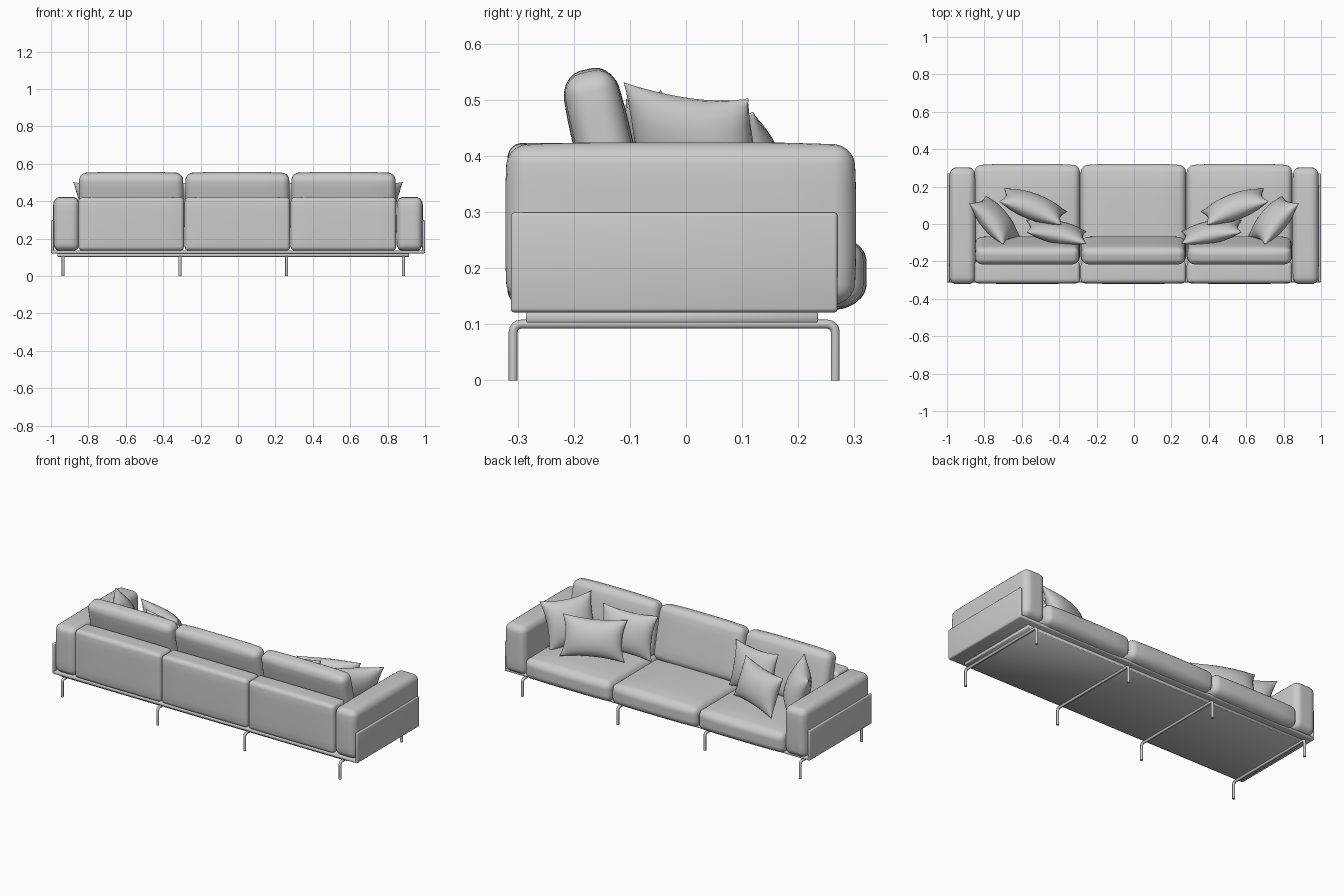
import bpy, bmesh, math
from mathutils import Vector, Matrix

if "Cube" in bpy.data.objects:
    bpy.data.objects.remove(bpy.data.objects["Cube"])


def finish(name, bm, smooth=True):
    bmesh.ops.recalc_face_normals(bm, faces=bm.faces)
    me = bpy.data.meshes.new(name)
    bm.to_mesh(me)
    bm.free()
    ob = bpy.data.objects.new(name, me)
    bpy.context.collection.objects.link(ob)
    for p in me.polygons:
        p.use_smooth = smooth
    return ob


def soft_box(name, lo, hi, r, puff=(0, 0, 0), cuts=6, segs=4, tilt=0):
    """Rounded box whose faces bulge outward by puff; tilt leans it about x."""
    lo, hi = Vector(lo), Vector(hi)
    c, h = (lo + hi) / 2, (hi - lo) / 2
    bm = bmesh.new()
    bmesh.ops.create_cube(bm, size=2)
    for v in bm.verts:
        v.co = Vector(v.co[i] * h[i] for i in range(3))
    bmesh.ops.bevel(bm, geom=bm.edges[:], offset=r, segments=segs,
                    profile=0.5, affect='EDGES')
    if any(puff):
        for a in range(3):
            n = Vector((0, 0, 0))
            n[a] = 1
            for k in range(1, cuts):
                p = n * ((2 * k / cuts - 1) * (h[a] - r))
                bmesh.ops.bisect_plane(bm, geom=bm.verts[:] + bm.edges[:] + bm.faces[:],
                                       plane_co=p, plane_no=n)
        for v in bm.verts:
            u = [v.co[i] / h[i] for i in range(3)]
            for a in range(3):
                b, d = (a + 1) % 3, (a + 2) % 3
                v.co[a] += puff[a] * u[a] * (1 - u[b] ** 4) * (1 - u[d] ** 4)
    bmesh.ops.transform(bm, verts=bm.verts,
                        matrix=Matrix.Translation(c) @ Matrix.Rotation(tilt, 4, 'X'))
    ob = finish(name, bm)
    return ob


def pillow(name, bottom, top, along, w, thick, side, roll=0, n=14):
    """Throw pillow with pinched corners, standing from bottom to top midpoint."""
    bottom, top = Vector(bottom), Vector(top)
    up = top - bottom
    h = up.length
    up.normalize()
    x = Vector(along)
    x = (x - up * x.dot(up)).normalized()
    nrm = x.cross(up)
    c = (top + bottom) / 2
    bm = bmesh.new()
    for s in (1, -1):
        grid = []
        for i in range(n + 1):
            row = []
            for j in range(n + 1):
                u = math.sin((i / n - 0.5) * math.pi)
                v = math.sin((j / n - 0.5) * math.pi)
                px = u * w / 2 * (1 - 0.13 * (1 - v * v) * u * u)
                pz = v * h / 2 * (1 - 0.13 * (1 - u * u) * v * v)
                t = thick / 2 * (max(0, (1 - u * u) * (1 - v * v))) ** 0.55
                px, pz = (px * math.cos(roll) - pz * math.sin(roll),
                          px * math.sin(roll) + pz * math.cos(roll))
                p = c + x * px + up * pz + nrm * (s * t)
                p.x *= side
                row.append(bm.verts.new(p))
            grid.append(row)
        for i in range(n):
            for j in range(n):
                bm.faces.new((grid[i][j], grid[i + 1][j], grid[i + 1][j + 1], grid[i][j + 1]))
    bmesh.ops.remove_doubles(bm, verts=bm.verts, dist=0.0002)
    finish(name, bm)


def leg_frame(name, x):
    """Bent tube: leg down, bar across, leg down."""
    y0, y1, z, r = -0.308, 0.266, 0.1, 0.014
    pts = [(x, y0, 0)]
    for k in range(5):
        a = math.pi - k * math.pi / 8
        pts.append((x, y0 + r + r * math.cos(a), z - r + r * math.sin(a)))
    for k in range(5):
        a = math.pi / 2 - k * math.pi / 8
        pts.append((x, y1 - r + r * math.cos(a), z - r + r * math.sin(a)))
    pts.append((x, y1, 0))
    cu = bpy.data.curves.new(name, 'CURVE')
    cu.dimensions = '3D'
    cu.bevel_depth = 0.008
    cu.bevel_resolution = 2
    cu.use_fill_caps = True
    sp = cu.splines.new('POLY')
    sp.points.add(len(pts) - 1)
    for p, q in zip(sp.points, pts):
        p.co = (*q, 1)
    bpy.context.collection.objects.link(bpy.data.objects.new(name, cu))


# Metal leg frames
for i, x in enumerate((-0.935, -0.31, 0.26, 0.885)):
    leg_frame(f"leg_frame_{i + 1}", x)

# Plinth and base tray
soft_box("plinth", (-0.965, -0.285, 0.103), (0.915, 0.235, 0.122), 0.002, segs=1)
soft_box("base_tray", (-0.998, -0.312, 0.121), (0.998, 0.27, 0.138), 0.005, segs=2)

# Arms and their outer side panels
for s, label in ((-1, "left"), (1, "right")):
    xs = sorted((s * 0.985, s * 1.0))
    soft_box(f"{label}_side_panel", (xs[0], -0.312, 0.122), (xs[1], 0.27, 0.299), 0.006, segs=3)
    xs = sorted((s * 0.85, s * 0.985))
    soft_box(f"{label}_arm", (xs[0], -0.317, 0.137), (xs[1], 0.298, 0.419), 0.034,
             (0.004, 0.005, 0.005), segs=5)

# Three bays: back panel, seat and leaning back cushion
edges = (-0.855, -0.287, 0.28, 0.848)
for i in range(3):
    a, b = edges[i] + 0.002, edges[i + 1] - 0.002
    soft_box(f"back_panel_{i + 1}", (a, -0.316, 0.137), (b, -0.2, 0.42), 0.02,
             (0, 0.004, 0.003))
    soft_box(f"seat_{i + 1}", (a, -0.21, 0.133), (b, 0.312, 0.25), 0.035,
             (0, 0.01, 0.014), segs=5)
    soft_box(f"back_cushion_{i + 1}", (a + 0.006, -0.188, 0.245), (b - 0.006, -0.096, 0.55),
             0.034, (0.003, 0.007, 0.008), segs=5, tilt=math.radians(13))

# Throw pillows, mirrored at both ends
for s, label in ((1, "left"), (-1, "right")):
    pillow(f"{label}_arm_pillow", (-0.70, 0.04, 0.255), (-0.79, 0.0, 0.517),
           (0.19, -0.22, 0.01), 0.29, 0.13, s)
    pillow(f"{label}_front_pillow", (-0.53, 0.13, 0.262), (-0.55, 0.055, 0.48),
           (0.36, -0.13, -0.01), 0.36, 0.13, s, 0.04)
    pillow(f"{label}_back_pillow", (-0.41, -0.01, 0.262), (-0.42, -0.075, 0.51),
           (0.34, -0.07, 0), 0.33, 0.11, s, -0.04)
